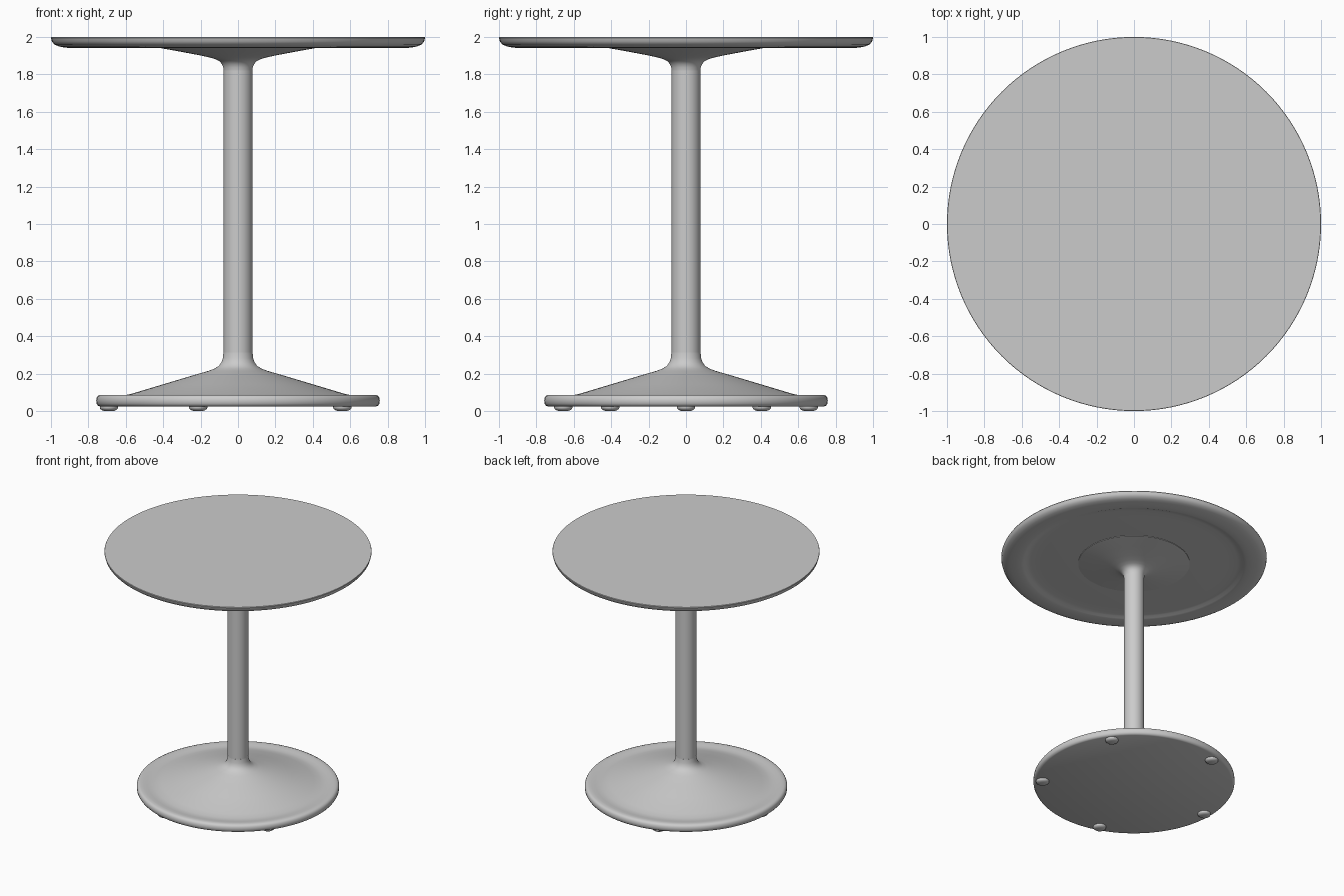
import bpy, bmesh, math
from mathutils import Matrix, Vector


def lathe(name, profile, segs=96, angle=35, location=(0, 0, 0)):
    """Spin an (r, z) profile, listed bottom to top, around the z axis."""
    bm = bmesh.new()
    verts = [bm.verts.new((r, 0, z)) for r, z in profile]
    edges = [bm.edges.new(pair) for pair in zip(verts, verts[1:])]
    bmesh.ops.spin(bm, geom=verts + edges, axis=(0, 0, 1), cent=(0, 0, 0),
                   angle=math.tau, steps=segs, use_duplicate=False)
    bmesh.ops.remove_doubles(bm, verts=bm.verts, dist=1e-5)
    bmesh.ops.recalc_face_normals(bm, faces=bm.faces)
    mesh = bpy.data.meshes.new(name)
    bm.to_mesh(mesh)
    bm.free()
    obj = bpy.data.objects.new(name, mesh)
    obj.location = location
    bpy.context.collection.objects.link(obj)
    bpy.ops.object.select_all(action='DESELECT')
    obj.select_set(True)
    bpy.context.view_layer.objects.active = obj
    bpy.ops.object.shade_smooth_by_angle(angle=math.radians(angle))
    return obj


# Table top: flat above, rounded rim, shallow recess underneath
lathe("table_top", [
    (0, 1.945), (0.42, 1.946), (0.70, 1.953), (0.78, 1.956), (0.81, 1.952),
    (0.83, 1.944), (0.85, 1.940), (0.89, 1.940), (0.93, 1.944), (0.96, 1.950),
    (0.983, 1.961), (0.995, 1.976), (1.0, 1.995), (0.998, 2.0), (0, 2.0)], segs=128)

# Flared collar joining the column to the top
lathe("top_collar", [
    (0, 1.82), (0.077, 1.82), (0.079, 1.838), (0.086, 1.855), (0.098, 1.869),
    (0.117, 1.880), (0.15, 1.890), (0.20, 1.901), (0.30, 1.920), (0.40, 1.938),
    (0.42, 1.942), (0.42, 1.96), (0, 1.96)])

# Column
lathe("column", [(0, 0.29), (0.077, 0.29), (0.077, 1.84), (0, 1.84)], segs=64)

# Pedestal base: rounded disc with raised lip, sweeping cone and neck
lathe("pedestal_base", [
    (0, 0.024), (0.738, 0.024), (0.749, 0.029), (0.756, 0.040), (0.758, 0.055),
    (0.756, 0.070), (0.749, 0.081), (0.736, 0.087), (0.71, 0.087), (0.68, 0.083),
    (0.65, 0.080), (0.62, 0.082), (0.57, 0.092), (0.40, 0.143), (0.25, 0.188),
    (0.16, 0.214), (0.125, 0.227), (0.103, 0.241), (0.089, 0.260), (0.081, 0.283),
    (0.078, 0.314), (0, 0.314)], segs=128)

# Five domed glides under the base
for i in range(5):
    a = math.pi + i * math.tau / 5
    lathe(f"foot_{i + 1}", [
        (0, 0), (0.027, 0.001), (0.038, 0.005), (0.046, 0.011), (0.049, 0.018),
        (0.049, 0.03), (0, 0.03)], segs=24,
        location=(0.69 * math.cos(a), 0.69 * math.sin(a), 0))
